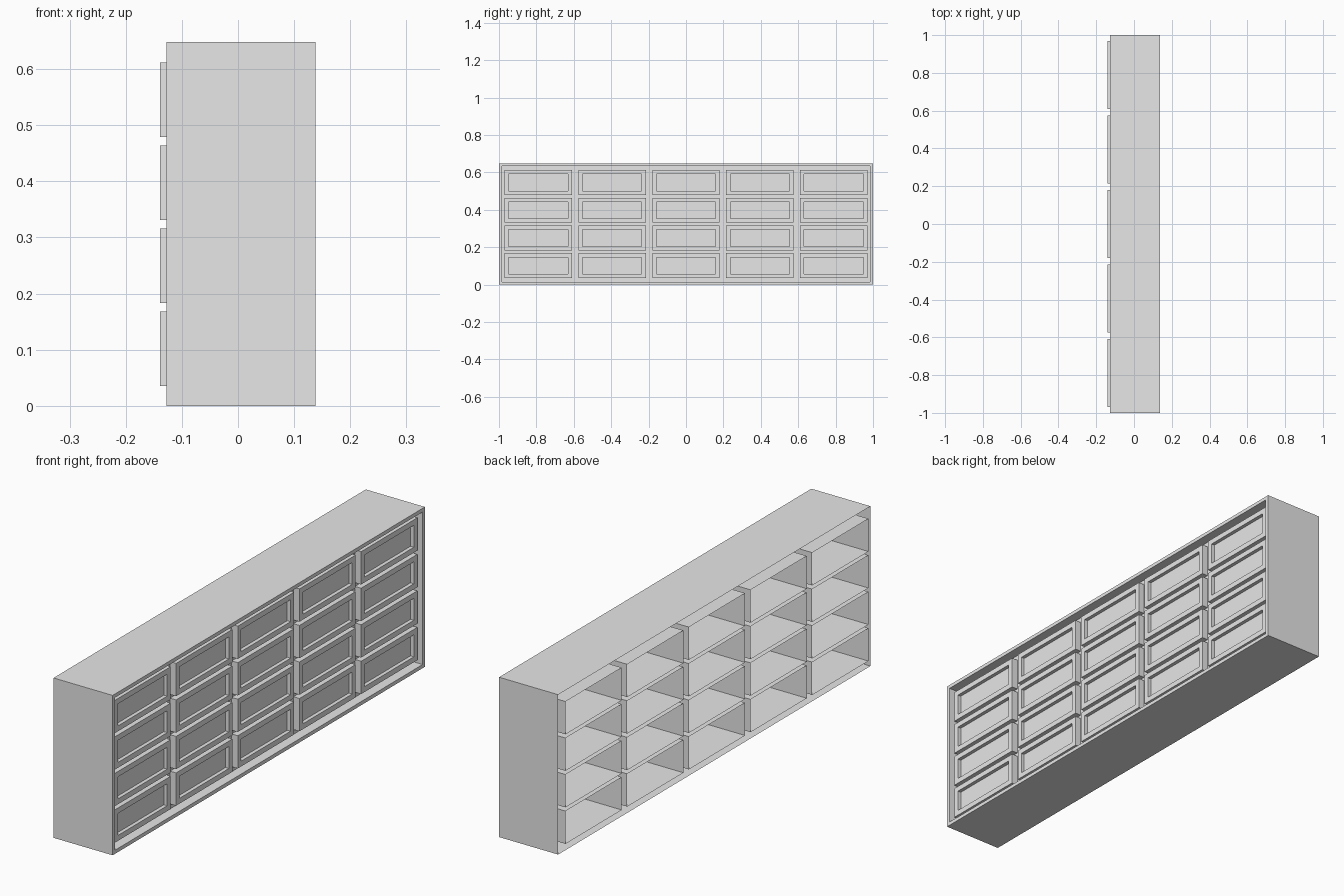
import bpy, bmesh

if "Cube" in bpy.data.objects:
    bpy.data.objects.remove(bpy.data.objects["Cube"])

grey = bpy.data.materials.new("plain grey")
grey.diffuse_color = (0.8, 0.8, 0.8, 1)
grey.use_nodes = True
grey.node_tree.nodes["Principled BSDF"].inputs["Base Color"].default_value = grey.diffuse_color


def open_box(name, x0, x1, y0, y1, z0, z1, inset, recess):
    """Thin shell open at -x, with an inset recessed panel on the +x side."""
    bm = bmesh.new()
    bmesh.ops.create_cube(bm, size=1)
    for v in bm.verts:
        v.co.x = x1 if v.co.x > 0 else x0
        v.co.y = y1 if v.co.y > 0 else y0
        v.co.z = z1 if v.co.z > 0 else z0
    bm.normal_update()
    back = [f for f in bm.faces if f.normal.x < -0.9]
    panel = [f for f in bm.faces if f.normal.x > 0.9][0]
    bmesh.ops.delete(bm, geom=back, context='FACES_ONLY')
    # border around the panel, then a straight step inwards
    bmesh.ops.inset_region(bm, faces=[panel], thickness=inset, use_even_offset=True)
    bmesh.ops.inset_region(bm, faces=[panel], thickness=0)
    for v in panel.verts:
        v.co.x = x1 - recess
    bm.normal_update()
    mesh = bpy.data.meshes.new(name)
    bm.to_mesh(mesh)
    bm.free()
    mesh.materials.append(grey)
    obj = bpy.data.objects.new(name, mesh)
    bpy.context.collection.objects.link(obj)
    return obj


# Outer cabinet
open_box("cabinet", -0.127, 0.138, -1, 1, 0, 0.648, 0.015, 0.04)

# Grid of drawers, pushed slightly through the cabinet
for col in range(5):
    y = (col - 2) * 0.395
    for row in range(4):
        z = 0.035 + row * 0.148
        open_box(f"drawer_{col + 1}_{row + 1}", -0.139, 0.125,
                 y - 0.18, y + 0.18, z, z + 0.133, 0.022, 0.015)
